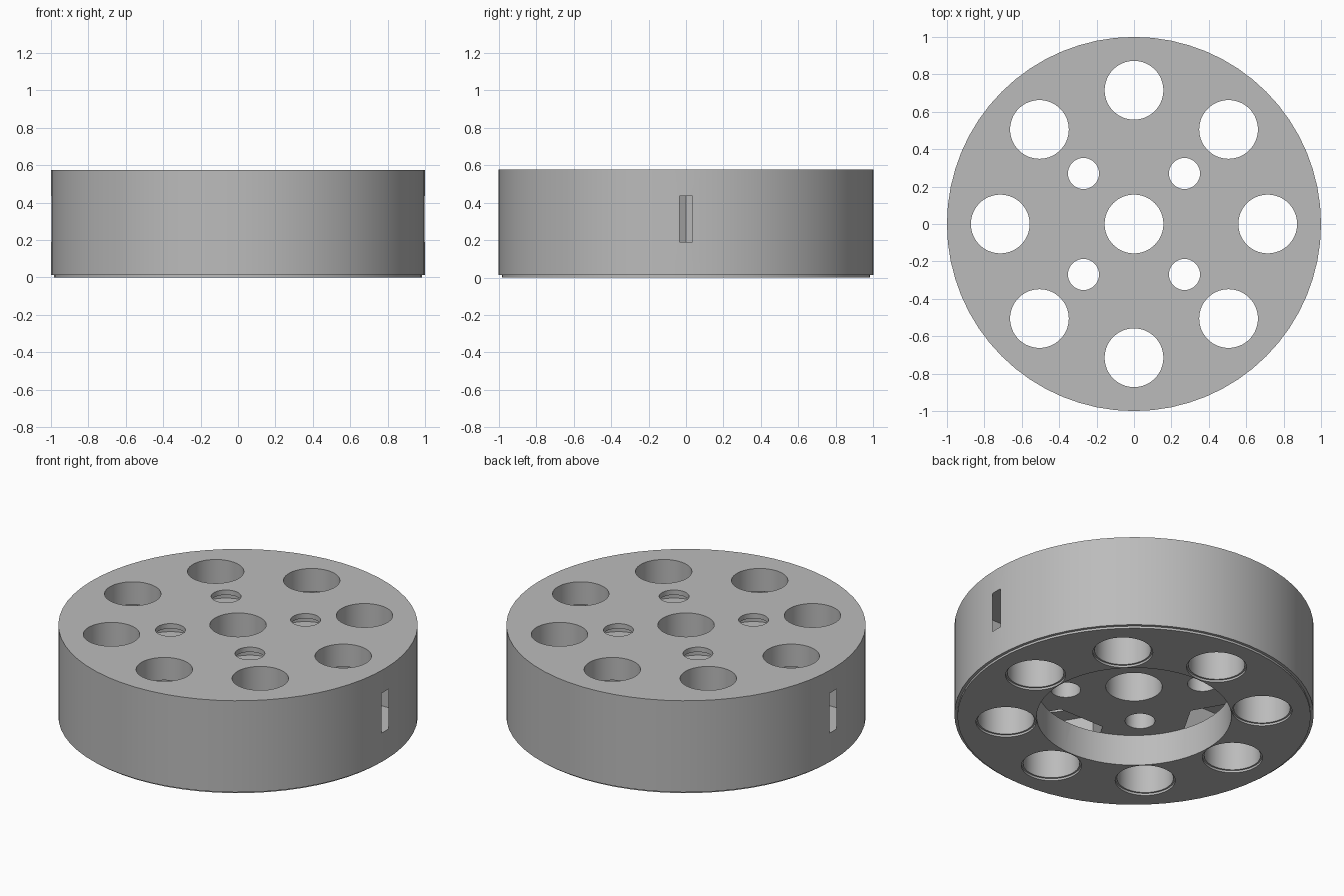
import bpy
from math import pi, cos, sin, radians

cube = bpy.data.objects.get("Cube")
if cube:
    bpy.data.objects.remove(cube, do_unlink=True)

grey = bpy.data.materials.new("plain grey")
grey.use_nodes = True
colour = (0.5, 0.5, 0.5, 1)
grey.diffuse_color = colour
grey.node_tree.nodes["Principled BSDF"].inputs["Base Color"].default_value = colour


def cylinder(name, radius, low, high, x=0, y=0, sides=64):
    """Upright prism between two heights, with a corner on the x axis."""
    bpy.ops.mesh.primitive_cylinder_add(
        vertices=sides, radius=radius, depth=high - low,
        location=(x, y, (low + high) / 2), rotation=(0, 0, pi / 2))
    obj = bpy.context.object
    bpy.ops.object.transform_apply(location=False, rotation=True, scale=False)
    obj.name = name
    return obj


def combine(body, other, operation):
    bpy.context.view_layer.objects.active = body
    mod = body.modifiers.new(other.name, 'BOOLEAN')
    mod.operation = operation
    mod.solver = 'EXACT'
    mod.object = other
    bpy.ops.object.modifier_apply(modifier=mod.name)
    bpy.data.objects.remove(other, do_unlink=True)


def cut(*args, **kwargs):
    combine(body, cylinder("cutter", *args, **kwargs), 'DIFFERENCE')


TOP = 0.575
CEILING = 0.19
RING = 0.715

# Round body with a slightly smaller foot
body = cylinder("disc_body", 1, 0.013, TOP, sides=64)
combine(body, cylinder("foot", 0.983, 0, 0.1), 'UNION')

# Central recess underneath, and the centre bore
cut(0.542, -0.1, CEILING)
cut(0.157, -0.1, 1)

# Ring of eight bores, each with a shallow step at the bottom
for i in range(8):
    x, y = RING * cos(i * pi / 4), RING * sin(i * pi / 4)
    cut(0.157, -0.1, 1, x, y)
    cut(0.167, -0.1, 0.013, x, y)

# Four hexagonal pockets inside, breaking through the wall on both sides
for x, y in ((1, 0), (0, 1), (-1, 0), (0, -1)):
    cut(0.303, CEILING, 0.435, x * RING, y * RING, sides=6)

# Four small screw holes with a hidden wider chamber under the top
for x in (-0.27, 0.27):
    for y in (-0.27, 0.27):
        cut(0.083, -0.1, 1, x, y)
        cut(0.17, 0.485, 0.545, x, y)

body.data.materials.clear()
body.data.materials.append(grey)
for face in body.data.polygons:
    face.material_index = 0
bpy.ops.object.select_all(action='DESELECT')
body.select_set(True)
bpy.context.view_layer.objects.active = body
bpy.ops.object.shade_smooth_by_angle(angle=radians(25))
